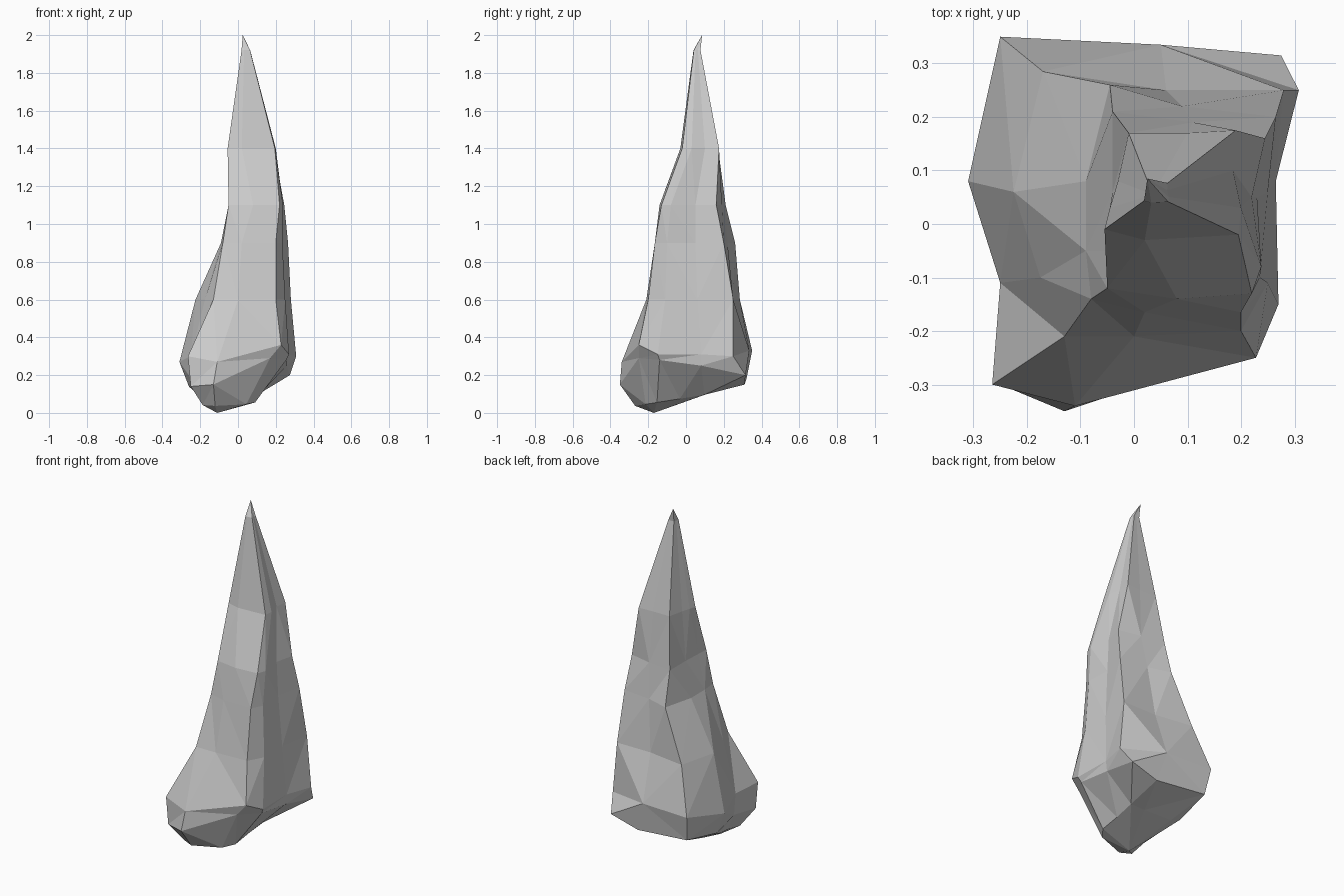
import bpy, bmesh
from mathutils import Vector

if "Cube" in bpy.data.objects:
    bpy.data.objects.remove(bpy.data.objects["Cube"])

# Column order in each section: front-left, front, front-right, right x2,
# back-right, back, back-left, left, left groove
# Foot sections, tilted so every point has its own height
lower_edge = [(-.25, -.30, .14), (-.13, -.35, .15), (.17, -.25, .29), (.255, -.14, .28),
              (.258, .08, .25), (.275, .315, .20), (.10, .31, .15), (-.23, .32, .18),
              (-.26, .08, .14), (-.24, -.11, .17)]
widest = [(-.265, -.30, .30), (-.11, -.34, .27), (.228, -.25, .36), (.27, -.15, .31),
          (.265, .08, .31), (.308, .25, .30), (.05, .335, .33), (-.25, .35, .33),
          (-.31, .08, .27), (-.25, -.11, .30)]
# Level sections of the shaft
shaft = {
    0.60: [(-.13, -.21), (.00, -.21), (.20, -.20), (.25, -.11), (.25, .06),
           (.28, .25), (.06, .25), (-.17, .285), (-.225, .06), (-.175, -.10)],
    0.90: [(-.08, -.14), (.02, -.165), (.20, -.165), (.235, -.10), (.23, .05),
           (.265, .20), (.09, .22), (-.045, .26), (-.09, .08), (-.09, -.05)],
    1.10: [(-.05, -.12), (.08, -.14), (.22, -.13), (.238, -.08), (.22, .05),
           (.245, .16), (.11, .19), (-.04, .21), (-.04, .06), (-.045, -.05)],
    1.40: [(-.055, -.01), (.02, -.03), (.195, -.02), (.20, .03), (.185, .10),
           (.19, .175), (.10, .17), (-.01, .17), (-.03, .08), (-.045, .03)],
}
keel_point, tip_point = Vector((-.11, -.17, 0)), Vector((.025, .085, 2))

# Underside section: the lower edge drawn in toward the keel on a sloping plane
under = [keel_point.lerp(Vector(p), .55) for p in lower_edge]
for p in under:
    p.z = .04 + .16 * (p.y + .25)
rings = [under, [Vector(p) for p in lower_edge], [Vector(p) for p in widest]]
rings += [[Vector((x, y, z)) for x, y in r] for z, r in shaft.items()]

# Narrow section just under the point, shrunk from the one below
centre = Vector((.035, .055, 1.92))
rings.append([centre + (Vector((p.x, p.y, 1.92)) - centre) * .18 for p in rings[-1]])

# Skin the sections, then close with the keel below and the point above
bm = bmesh.new()
loops = [[bm.verts.new(p) for p in r] for r in rings]
keel, tip = bm.verts.new(keel_point), bm.verts.new(tip_point)
n = len(lower_edge)
for i in range(n):
    j = (i + 1) % n
    for low, high in zip(loops, loops[1:]):
        bm.faces.new((low[i], low[j], high[j], high[i]))
    bm.faces.new((keel, loops[0][j], loops[0][i]))
    bm.faces.new((tip, loops[-1][i], loops[-1][j]))

# Flat triangular facets
bmesh.ops.triangulate(bm, faces=bm.faces[:])
bmesh.ops.recalc_face_normals(bm, faces=bm.faces[:])
mesh = bpy.data.meshes.new("rock_spire")
bm.to_mesh(mesh)
bm.free()
bpy.context.collection.objects.link(bpy.data.objects.new("rock_spire", mesh))
